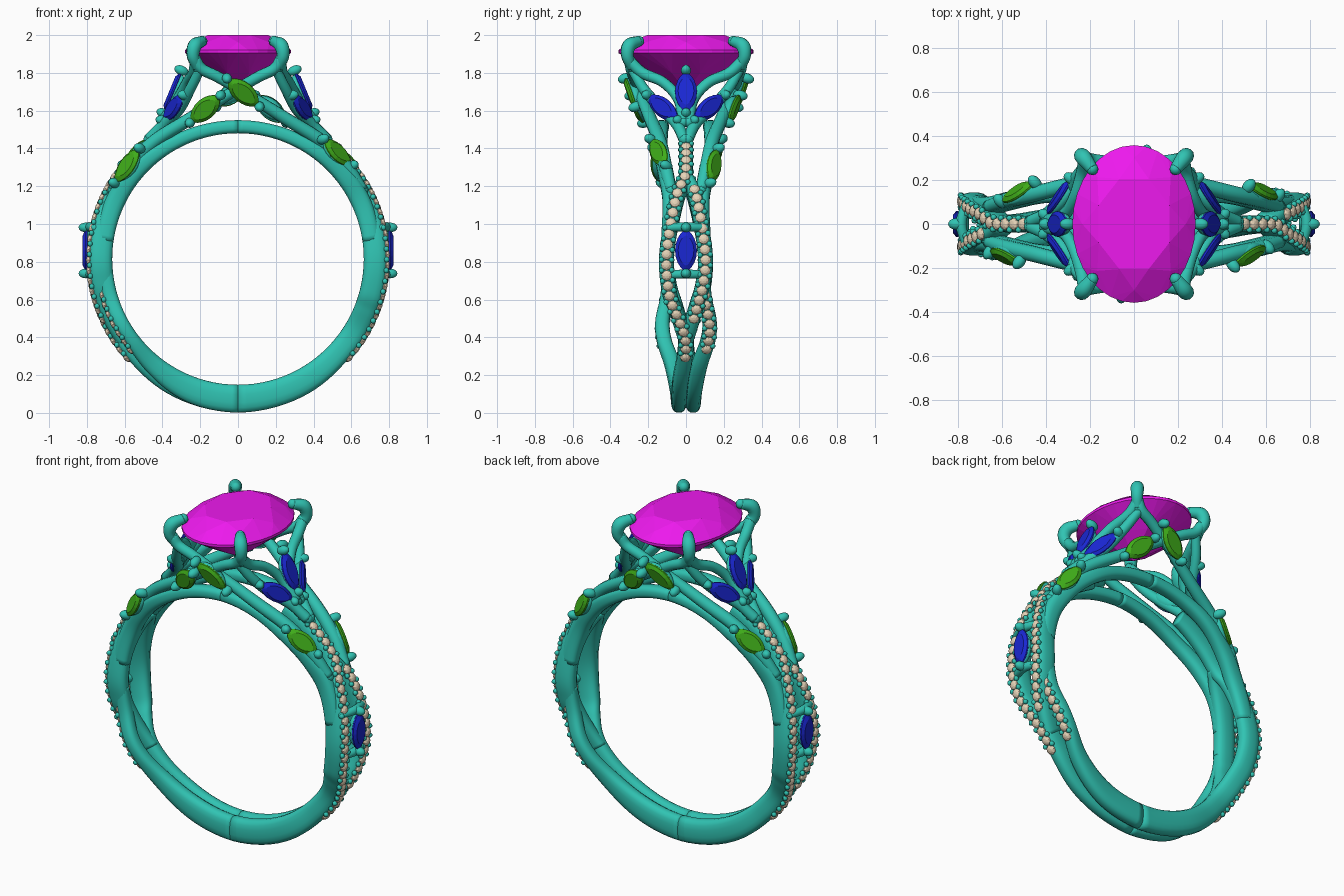
import bpy, bmesh
from math import sin, cos, pi, radians
from mathutils import Vector, Matrix

if "Cube" in bpy.data.objects:
    bpy.data.objects.remove(bpy.data.objects["Cube"])

CZ, RIN = 0.815, 0.665          # finger hole centre height and radius


def material(name, col):
    m = bpy.data.materials.new(name)
    m.diffuse_color = (*col, 1)
    m.use_nodes = True
    m.node_tree.nodes["Principled BSDF"].inputs["Base Color"].default_value = m.diffuse_color
    return m


METAL = material("teal_metal", (0.03, 0.55, 0.45))
MAGENTA = material("magenta_gem", (0.85, 0.01, 0.85))
BLUE = material("blue_gem", (0.01, 0.02, 0.65))
GREEN = material("green_gem", (0.05, 0.42, 0.01))
BEIGE = material("beige_gem", (0.8, 0.66, 0.48))


def finish(bm, name, mat, smooth=True, twin=True):
    """Make an object, plus its copy turned half a circle about z."""
    bmesh.ops.recalc_face_normals(bm, faces=bm.faces)
    me = bpy.data.meshes.new(name)
    for f in bm.faces:
        f.smooth = smooth
    bm.to_mesh(me)
    bm.free()
    me.materials.append(mat)
    for i in range(2 if twin else 1):
        ob = bpy.data.objects.new(name + ("_opposite" if i else ""), me)
        ob.rotation_euler.z = pi * i
        bpy.context.collection.objects.link(ob)


def spline(pts, n=8):
    """Catmull-Rom through points of any dimension."""
    p = [Vector(q) for q in pts]
    p = [2 * p[0] - p[1]] + p + [2 * p[-1] - p[-2]]
    out = []
    for i in range(1, len(p) - 2):
        a, b, c, d = p[i - 1:i + 3]
        for k in range(n):
            t = k / n
            out.append(0.5 * (2 * b + (c - a) * t + (2 * a - 5 * b + 4 * c - d) * t * t
                              + (3 * b - a - 3 * c + d) * t ** 3))
    return out + [p[-2]]


def loft(bm, rings):
    vr = [[bm.verts.new(v) for v in r] for r in rings]
    n = len(vr[0])
    for a, b in zip(vr, vr[1:]):
        for i in range(n):
            bm.faces.new((a[i], a[(i + 1) % n], b[(i + 1) % n], b[i]))
    bm.faces.new(vr[0])
    bm.faces.new(vr[-1])


def on_ring(a, y, r):
    return Vector((r * cos(radians(a)), y, CZ + r * sin(radians(a))))


def ball(bm, pos, r, quat=None, scale=(1, 1, 1), seg=10):
    m = Matrix.LocRotScale(pos, quat, Vector(scale))
    bmesh.ops.create_uvsphere(bm, u_segments=seg, v_segments=seg - 2, radius=r, matrix=m)


def band(name, pts):
    """Shank strand; points are (angle, y, outer radius, half width)."""
    def sgn(v, e):
        return abs(v) ** e * (1 if v > 0 else -1)
    rings = []
    for a, y, ro, w in [(*q,) for q in spline(pts)]:
        mid, h = (ro + RIN) / 2, (ro - RIN) / 2
        rings.append([on_ring(a, y + w * sgn(cos(t), .75), mid + h * sgn(sin(t), .75))
                      for t in [2 * pi * (k + .5) / 16 for k in range(16)]])
    bm = bmesh.new()
    loft(bm, rings)
    finish(bm, name, METAL)


def tube(name, pts):
    """Round wire; points are (x, y, z, radius)."""
    s = spline(pts)
    c = [q.to_3d() for q in s]
    side, rings = Vector((.31, .5, .8)), []
    for i, q in enumerate(s):
        t = (c[min(i + 1, len(c) - 1)] - c[max(i - 1, 0)]).normalized()
        side = (side - t * side.dot(t)).normalized()
        up = t.cross(side)
        rings.append([c[i] + q[3] * (side * cos(u) + up * sin(u))
                      for u in [2 * pi * k / 12 for k in range(12)]])
    bm = bmesh.new()
    loft(bm, rings)
    for i in (0, -1):
        ball(bm, c[i], s[i][3], seg=12)
    finish(bm, name, METAL)


def marquise(name, p0, p1, normal, width, mat):
    """Pointed oval gem from p0 to p1 with a metal seat and two end prongs."""
    p0, p1 = Vector(p0), Vector(p1)
    mid, x = (p0 + p1) / 2, (p1 - p0).normalized()
    z = Vector(normal)
    z = (z - x * z.dot(x)).normalized()
    y, half = z.cross(x), (p1 - p0).length / 2

    def body(levels):
        bm = bmesh.new()
        rings = []
        for s, h in levels:
            rings.append([mid + z * h + x * half * s * cos(u)
                          + y * width * s * abs(sin(u)) ** 1.3 * (1 if sin(u) > 0 else -1)
                          for u in [2 * pi * k / 20 for k in range(20)]])
        loft(bm, rings)
        return bm
    finish(body([(.6, -.025), (1, .0), (1, .008), (.72, .022)]), name, mat, False)
    seat = body([(.45, -.05), (.8, -.03), (.97, -.003)])
    q = Matrix((x, y, z)).transposed().to_quaternion()
    for p, s in ((p0, -1), (p1, 1)):
        ball(seat, p + x * s * .012 + z * .005, .027, q, (1, 1, 1.45))
    finish(seat, name + "_seat", METAL)


def pave(name, pts, a0, a1):
    """Row of small stones with grip beads along a strand."""
    gems, beads = bmesh.new(), bmesh.new()
    last = None
    for a, y, ro, w in [(*q,) for q in spline(pts, 60)]:
        p = on_ring(a, y, ro)
        if not a1 <= a <= a0 or (last and (p - last).length < .054):
            continue
        n = (p - Vector((0, y, CZ))).normalized()
        q = n.to_track_quat('Z', 'Y')
        ball(gems, p - n * .003, .029, q, (1, 1, .6), 8)
        if last:
            t = (p - last).normalized()
            s = t.cross(n).normalized()
            for k in (-1, 1):
                ball(beads, (p + last) / 2 + s * k * .027 - n * .002, .015, seg=7)
        last = p
    finish(gems, name + "_stones", BEIGE, False)
    finish(beads, name + "_beads", METAL)


# Shank strands (right half; each gets a half-turn twin)
main = [(64, 0, .765, .032), (57, 0, .775, .036), (45, 0, .785, .038), (34, -.005, .79, .038),
        (25, -.05, .79, .04), (2, -.102, .79, .04), (-14, -.088, .79, .04), (-22, -.05, .79, .04),
        (-32, -.005, .79, .04), (-44, -.005, .79, .042), (-62, -.03, .805, .042),
        (-90, -.038, .815, .042)]
second = [(36, .005, .785, .036), (25, .055, .79, .04), (2, .102, .79, .04), (-10, .09, .79, .04),
          (-18, .062, .79, .04), (-26, .035, .785, .04), (-36, .005, .78, .036)]
third = [(-4, .1, .735, .03), (-16, .1, .745, .036), (-28, .125, .745, .038), (-38, .115, .745, .04),
         (-52, .07, .77, .042), (-70, .043, .805, .042), (-90, .038, .815, .042)]
band("main_strand", main)
band("second_strand", second)
band("third_strand", third)
pave("main_pave", main, 58, -44)
pave("second_pave", second, 28, -27)
pave("third_pave", third, -15, -43)
for s, tag in ((-1, "front"), (1, "back")):
    band(tag + "_top_strand", [(8, s * .098, .76, .034), (25, s * .085, .77, .04),
                               (38, s * .105, .765, .042), (55, s * .135, .745, .04),
                               (72, s * .135, .737, .04), (90, s * .13, .735, .04)])

# Woven wires rising from the shoulders, crossing at the front
for s, tag in ((1, "right"), (-1, "left")):
    tube(tag + "_woven_wire", [(s * .66, -.08, 1.18, .03), (s * .57, -.11, 1.31, .036),
                               (s * .44, -.14, 1.44, .036), (s * .25, -.19, 1.56, .034),
                               (s * .06, -.24, 1.68, .03), (s * -.1, -.275, 1.775, .03),
                               (s * -.19, -.29, 1.82, .03), (s * -.225, -.3, 1.87, .03)])
    # Claws over the main gem
    tube(tag + "_claw", [(s * .215, -.285, 1.83, .028), (s * .238, -.31, 1.89, .033),
                         (s * .228, -.3, 1.945, .037), (s * .19, -.25, 1.968, .028)])

# Side wires of the head
for s, tag in ((-1, "front"), (1, "back")):
    tube(tag + "_side_fork", [(.225, s * .295, 1.86, .03), (.235, s * .23, 1.8, .03),
                              (.27, s * .12, 1.75, .028), (.32, s * .04, 1.66, .028),
                              (.4, s * .015, 1.54, .03)])
    tube(tag + "_side_brace", [(.2, s * .285, 1.82, .026), (.255, s * .22, 1.71, .028),
                               (.31, s * .13, 1.61, .03), (.39, s * .05, 1.53, .03),
                               (.47, s * .01, 1.45, .03)])
    marquise(tag + "_side_blue_gem", (.39, s * .045, 1.555), (.285, s * .195, 1.675),
             (.8, s * .5, .15), .05, BLUE)
marquise("centre_blue_gem", (.385, 0, 1.595), (.3, 0, 1.8), (.92, 0, .4), .058, BLUE)
marquise("shank_blue_gem", (.8, 0, .75), (.8, 0, .97), (1, 0, 0), .058, BLUE)

# Bridge holding the shank gem between strands
tube("shank_gem_bridge", [(.76, -.1, .98, .02), (.785, 0, .985, .025), (.76, .1, .98, .02)])
tube("shank_gem_lower_bridge", [(.76, -.1, .73, .02), (.785, 0, .735, .025), (.76, .1, .73, .02)])

# Green leaf gems on shoulders and front
marquise("front_shoulder_green_gem", (.595, -.105, 1.315), (.455, -.18, 1.44),
         (.45, -.75, .45), .052, GREEN)
marquise("back_shoulder_green_gem", (.645, .125, 1.225), (.525, .165, 1.39),
         (.5, .75, .35), .052, GREEN)
marquise("low_front_green_gem", (-.245, -.22, 1.545), (-.1, -.28, 1.675),
         (-.1, -.9, -.15), .055, GREEN)
marquise("high_front_green_gem", (.105, -.265, 1.63), (-.05, -.315, 1.765),
         (0, -.9, -.25), .055, GREEN)

# Faceted oval main gem
bm = bmesh.new()
for n, off, k, z in ((8, .5, .62, 2.0), (8, 0, .84, 1.962), (32, 0, 1, 1.92), (32, 0, 1, 1.905),
                     (8, .5, .55, 1.8), (1, 0, 0, 1.7)):
    for i in range(n):
        u = 2 * pi * (i + off) / n
        bm.verts.new((.28 * k * cos(u), .358 * k * sin(u), z))
bmesh.ops.convex_hull(bm, input=bm.verts)
finish(bm, "main_oval_gem", MAGENTA, False, False)
